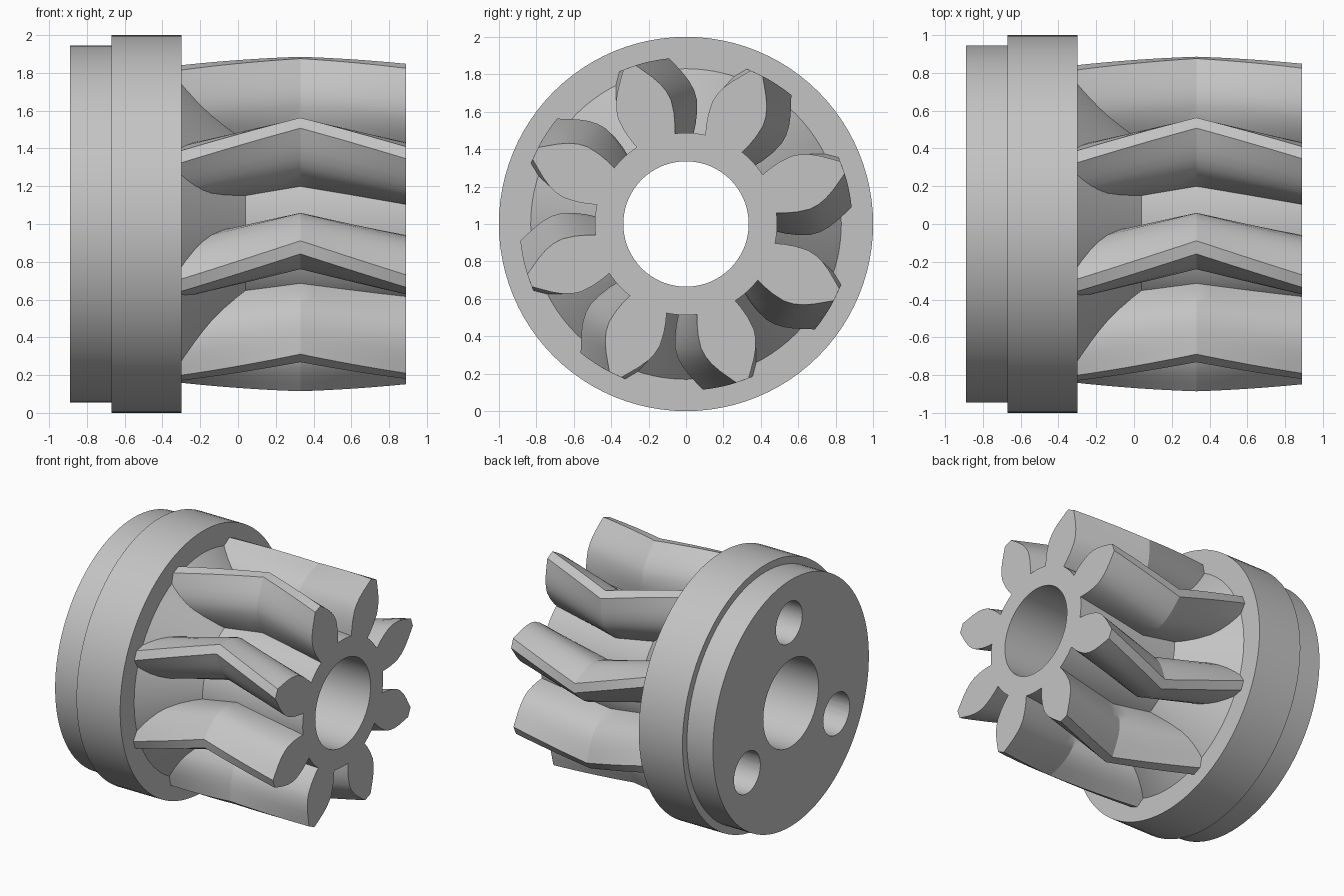
import bpy, bmesh, math
from mathutils import Matrix, Vector

cube = bpy.data.objects.get("Cube")
if cube:
    bpy.data.objects.remove(cube)

AXIS_Z = 1.0      # height of the shaft axis, which runs along x
BORE = 0.335
ROOT = 0.487
FRONT, FLANGE, BACK, KINK = 0.89, -0.30, -0.89, 0.33
TEETH = 8

steel = bpy.data.materials.new("grey_steel")
steel.use_nodes = True
grey = (0.55, 0.55, 0.55, 1)
steel.diffuse_color = grey
steel.node_tree.nodes["Principled BSDF"].inputs["Base Color"].default_value = grey


def make_object(name, bm, angle):
    bmesh.ops.recalc_face_normals(bm, faces=bm.faces)
    mesh = bpy.data.meshes.new(name)
    bm.to_mesh(mesh)
    bm.free()
    mesh.materials.append(steel)
    obj = bpy.data.objects.new(name, mesh)
    bpy.context.collection.objects.link(obj)
    smooth(obj, angle)
    return obj


def smooth(obj, angle):
    bpy.ops.object.select_all(action="DESELECT")
    obj.select_set(True)
    bpy.context.view_layer.objects.active = obj
    bpy.ops.object.shade_smooth_by_angle(angle=math.radians(angle))


def polar(x, radius, angle):
    return Vector((x, radius * math.cos(angle), AXIS_Z + radius * math.sin(angle)))


def bridge(bm, rings, closed):
    pairs = list(zip(rings, rings[1:]))
    if closed:
        pairs.append((rings[-1], rings[0]))
    for a, b in pairs:
        n = len(a)
        for i in range(n):
            j = (i + 1) % n
            bm.faces.new((a[i], a[j], b[j], b[i]))


# Turned body: back disc, flange, cone and hub with a through bore
def body():
    profile = [(BACK, BORE), (BACK, 0.945), (-0.67, 0.945), (-0.67, 1.0),
               (FLANGE, 1.0), (FLANGE, 0.83), (0.04, ROOT),
               (FRONT, ROOT), (FRONT, BORE)]
    bm = bmesh.new()
    sides = 96
    rings = [[bm.verts.new(polar(x, r, math.tau * i / sides)) for i in range(sides)]
             for x, r in profile]
    bridge(bm, rings, True)
    return make_object("flanged_hub", bm, 30)


# Three blind holes in the back disc
def drill(target):
    bm = bmesh.new()
    depth = FLANGE - BACK
    for k in range(3):
        spot = polar(BACK, 0.625, math.radians(88 + 120 * k))
        bmesh.ops.create_cone(
            bm, cap_ends=True, segments=40, radius1=0.16, radius2=0.16, depth=2 * depth,
            matrix=Matrix.Translation(spot) @ Matrix.Rotation(math.pi / 2, 4, "Y"))
    cutter = make_object("hole_cutter", bm, 30)
    cutter.hide_render = True
    mod = target.modifiers.new("holes", "BOOLEAN")
    mod.operation = "DIFFERENCE"
    mod.solver = "EXACT"
    mod.object = cutter
    smooth(target, 30)
    bpy.ops.object.modifier_apply(modifier=mod.name)
    bpy.data.objects.remove(cutter)
    smooth(target, 30)


# Leaf-shaped tooth section swept along a helix that reverses at the kink
def tooth(index):
    half = [(0.474, 0.108), (0.52, 0.125), (0.58, 0.141), (0.65, 0.150), (0.70, 0.143),
            (0.75, 0.125), (0.80, 0.097), (0.845, 0.066), (0.889, 0.035)]
    section = half + [(r, -w) for r, w in reversed(half)]
    steps = 8
    stations = [FLANGE - 0.02 + (KINK - FLANGE + 0.02) * i / steps for i in range(steps)]
    stations += [KINK + (FRONT - KINK) * i / steps for i in range(steps + 1)]
    bm = bmesh.new()
    rings = []
    for x in stations:
        turn = math.radians(143 + 360 / TEETH * index + 21.2 * abs(x - KINK))
        rings.append([bm.verts.new(polar(x, math.hypot(r, w), turn + math.atan2(w, r)))
                      for r, w in section])
    bridge(bm, rings, False)
    bm.faces.new(rings[0])
    bm.faces.new(rings[-1])
    make_object(f"tooth_{index + 1}", bm, 24)


drill(body())
for n in range(TEETH):
    tooth(n)
